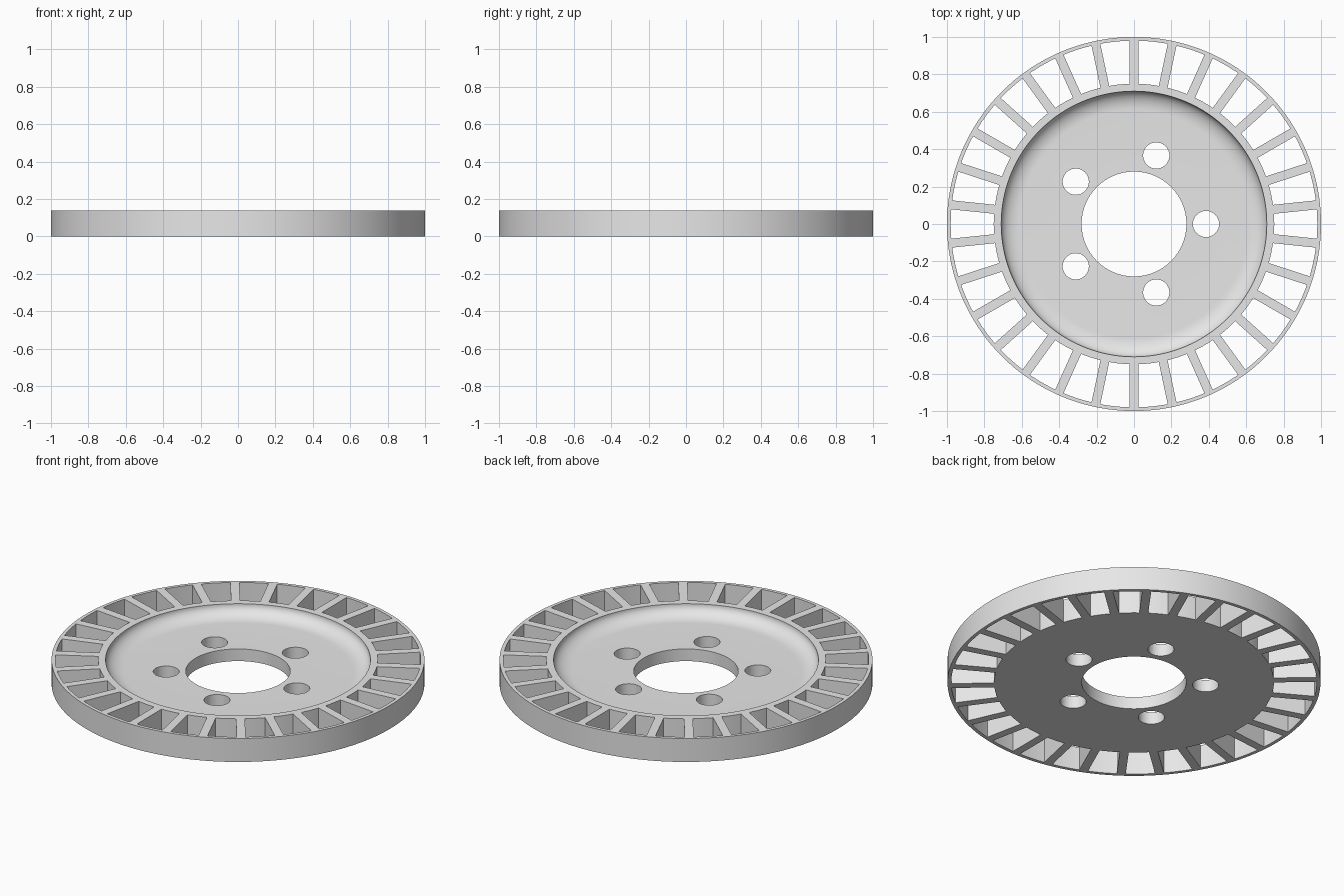
import bpy
import bmesh
import math
from mathutils import Matrix, Vector

if "Cube" in bpy.data.objects:
    bpy.data.objects.remove(bpy.data.objects["Cube"], do_unlink=True)

HEIGHT = 0.139
FLOOR = 0.072
SEGMENTS = 180
SPOKES = 30

metal = bpy.data.materials.new("grey metal")
metal.use_nodes = True
grey = (0.8, 0.8, 0.8, 1)
metal.diffuse_color = grey
metal.node_tree.nodes["Principled BSDF"].inputs["Base Color"].default_value = grey


def make_object(name, bm):
    bmesh.ops.recalc_face_normals(bm, faces=bm.faces)
    mesh = bpy.data.meshes.new(name)
    bm.to_mesh(mesh)
    bm.free()
    mesh.materials.append(metal)
    obj = bpy.data.objects.new(name, mesh)
    bpy.context.collection.objects.link(obj)
    return obj


def select_only(obj):
    bpy.ops.object.select_all(action="DESELECT")
    obj.select_set(True)
    bpy.context.view_layer.objects.active = obj


def smooth(obj):
    select_only(obj)
    bpy.ops.object.shade_smooth_by_angle(angle=math.radians(30))


def lathe(name, profile):
    """Revolve a closed (radius, height) profile around z."""
    bm = bmesh.new()
    verts = [bm.verts.new((r, 0, z)) for r, z in profile]
    edges = [bm.edges.new((v, verts[i - 1])) for i, v in enumerate(verts)]
    bmesh.ops.spin(bm, geom=verts + edges, cent=(0, 0, 0), axis=(0, 0, 1),
                   angle=math.tau, steps=SEGMENTS, use_duplicate=False)
    bmesh.ops.remove_doubles(bm, verts=bm.verts, dist=0.0001)
    return make_object(name, bm)


# Dished hub with a rounded corner between floor and wall
fillet = []
for i in range(13):
    a = math.pi / 2 * i / 12
    fillet.append((0.61 + 0.1 * math.cos(a),
                   HEIGHT - 0.002 - (HEIGHT - 0.002 - FLOOR) * math.sin(a)))
hub = lathe("hub_disc", [(0.28, 0), (0.75, 0), (0.75, HEIGHT), (0.71, HEIGHT)]
            + fillet + [(0.28, FLOOR)])

# Five bolt holes
bm = bmesh.new()
for i in range(5):
    a = math.tau * i / 5
    bmesh.ops.create_cone(bm, cap_ends=True, segments=48, radius1=0.07,
                          radius2=0.07, depth=0.5,
                          matrix=Matrix.Translation((0.385 * math.cos(a),
                                                     0.385 * math.sin(a), 0)))
cutter = make_object("bolt_hole_cutter", bm)
cutter.hide_render = True
cut = hub.modifiers.new("bolt holes", "BOOLEAN")
cut.operation = "DIFFERENCE"
cut.solver = "EXACT"
cut.object = cutter
select_only(hub)
bpy.ops.object.modifier_apply(modifier=cut.name)
bpy.data.objects.remove(cutter, do_unlink=True)
smooth(hub)

# Thin outer rim
rim = lathe("outer_rim", [(0.98, 0), (1, 0), (1, HEIGHT), (0.98, HEIGHT)])
smooth(rim)

# Radial vanes between hub and rim
bm = bmesh.new()
for i in range(SPOKES):
    turn = Matrix.Rotation(math.tau * (i + 0.5) / SPOKES, 4, "Z")
    place = Matrix.Translation((0.865, 0, HEIGHT / 2))
    size = Matrix.Diagonal(Vector((0.234, 0.048, HEIGHT, 1)))
    bmesh.ops.create_cube(bm, size=1, matrix=turn @ place @ size)
make_object("radial_vanes", bm)
